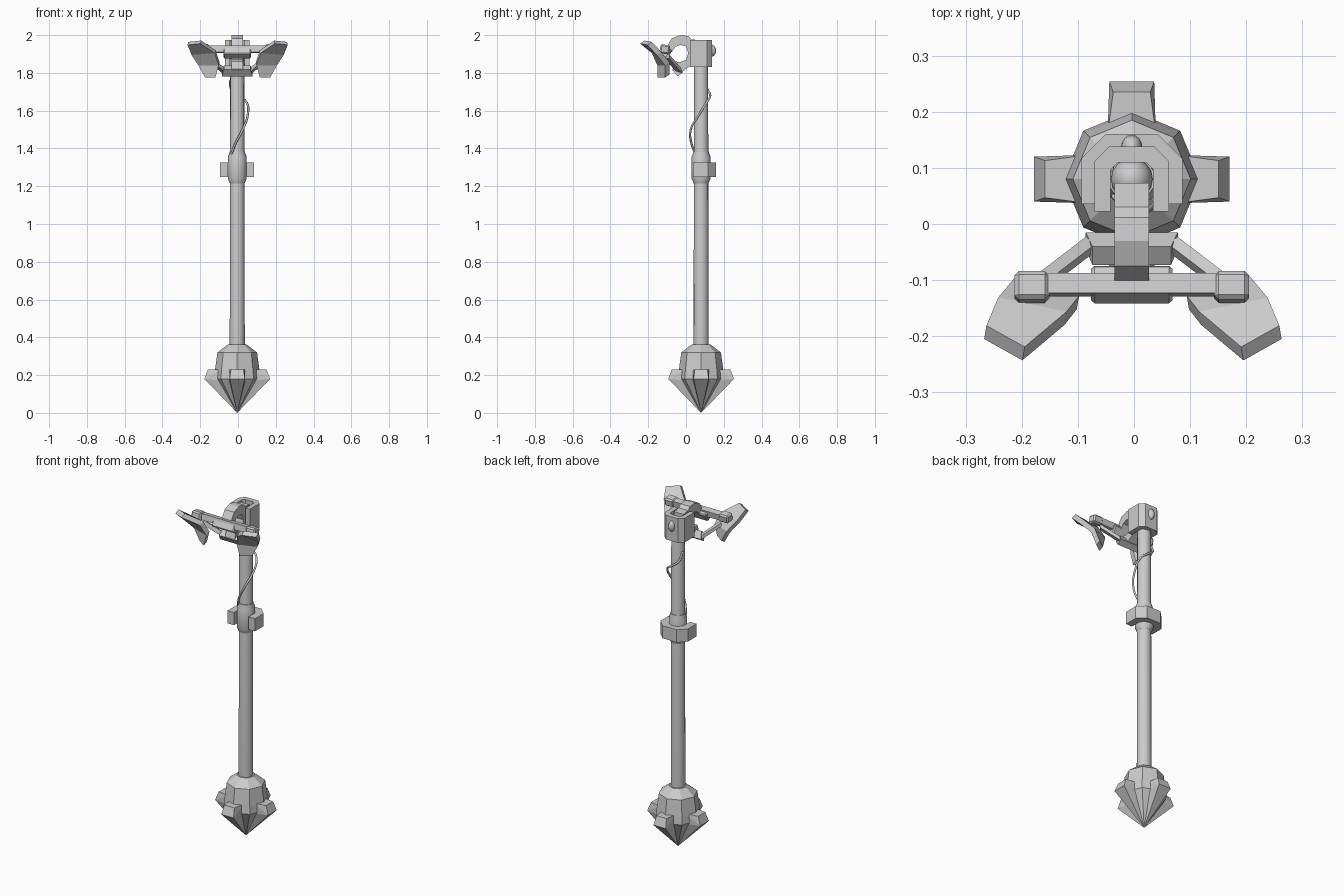
import bpy, bmesh, math
from mathutils import Vector, Matrix

if "Cube" in bpy.data.objects:
    bpy.data.objects.remove(bpy.data.objects["Cube"])

CX, CY = -0.004, 0.08   # shaft axis


def make(name, bm):
    bmesh.ops.recalc_face_normals(bm, faces=bm.faces)
    me = bpy.data.meshes.new(name)
    bm.to_mesh(me)
    bm.free()
    ob = bpy.data.objects.new(name, me)
    bpy.context.collection.objects.link(ob)
    return ob


def smooth(ob, deg=40):
    bpy.ops.object.select_all(action='DESELECT')
    ob.select_set(True)
    bpy.context.view_layer.objects.active = ob
    bpy.ops.object.shade_smooth_by_angle(angle=math.radians(deg))


def lathe(name, profile, n, cap=True):
    """Revolve (radius, z) pairs round the shaft axis."""
    bm = bmesh.new()
    rings = []
    for r, z in profile:
        if r == 0:
            rings.append([bm.verts.new((CX, CY, z))] * n)
        else:
            rings.append([bm.verts.new((CX + r * math.cos(2 * math.pi * i / n),
                                        CY + r * math.sin(2 * math.pi * i / n), z)) for i in range(n)])
    for a, b in zip(rings, rings[1:]):
        for i in range(n):
            j = (i + 1) % n
            bm.faces.new(list(dict.fromkeys([a[i], a[j], b[j], b[i]])))
    for ring, (r, z) in ((rings[0], profile[0]), (rings[-1], profile[-1])):
        if r > 0 and cap:
            bm.faces.new(ring)
    return make(name, bm)


def hull(name, pts):
    bm = bmesh.new()
    for p in pts:
        bm.verts.new(p)
    bmesh.ops.convex_hull(bm, input=bm.verts)
    bmesh.ops.dissolve_limit(bm, angle_limit=0.01, verts=bm.verts, edges=bm.edges)
    return make(name, bm)


def prism(name, pts, lift):
    """Extrude a closed outline of 3D points along a vector."""
    bm = bmesh.new()
    f = bm.faces.new([bm.verts.new(p) for p in pts])
    r = bmesh.ops.extrude_face_region(bm, geom=[f])
    bmesh.ops.translate(bm, vec=lift, verts=[v for v in r['geom'] if isinstance(v, bmesh.types.BMVert)])
    return make(name, bm)


def box(name, loc, size, tilt=0, bevel=0):
    bm = bmesh.new()
    bmesh.ops.create_cube(bm, size=1, matrix=Matrix.Translation(loc) @
                          Matrix.Rotation(math.radians(tilt), 4, 'X') @ Matrix.Diagonal((*size, 1)))
    if bevel:
        bmesh.ops.bevel(bm, geom=bm.edges[:], offset=bevel, segments=1, affect='EDGES')
    return make(name, bm)


def bracket(name, hw, y0, y1, ch, t, z0, z1):
    """U-shaped plate, open to the front, with chamfered back corners."""
    outer = [(-hw, y0), (-hw, y1 - ch), (-hw + ch, y1), (hw - ch, y1), (hw, y1 - ch), (hw, y0)]
    c2, w = ch * 0.5, hw - t
    inner = [(w, y0), (w, y1 - t - c2), (w - c2, y1 - t), (-w + c2, y1 - t), (-w, y1 - t - c2), (-w, y0)]
    return prism(name, [(CX + x, y, z0) for x, y in outer + inner], (0, 0, z1 - z0))


# Shaft with domed top
smooth(lathe("shaft", [(0.04, 0.33), (0.037, 1.89), (0.032, 1.915), (0.018, 1.93), (0, 1.935)], 16))

# Pommel: faceted body with pointed base
lathe("pommel_body", [(0, 0.0), (0.122, 0.18), (0.118, 0.225), (0.105, 0.32), (0.05, 0.362)], 8)

# Four lugs tapering to the point
for k in range(4):
    pts = [(0, 0, 0.0)]
    for s in (-1, 1):
        pts += [(0.08, s * 0.043, 0.23), (0.155, s * 0.033, 0.23),
                (0.174, s * 0.04, 0.18), (0.08, s * 0.043, 0.17)]
    m = Matrix.Translation((CX, CY, 0)) @ Matrix.Rotation(k * math.pi / 2, 4, 'Z')
    hull(f"pommel_lug_{k + 1}", [m @ Vector(p) for p in pts])

# Mid collar and clamp
smooth(lathe("collar", [(0.039, 1.215), (0.05, 1.24), (0.05, 1.355), (0.041, 1.38), (0.041, 1.385)], 16), 25)
bracket("collar_clamp", 0.09, 0.036, 0.16, 0.043, 0.042, 1.25, 1.325)

# Head housing, bolt behind it
bracket("head_housing", 0.066, 0.022, 0.138, 0.026, 0.028, 1.83, 1.973)
bm = bmesh.new()
bmesh.ops.create_uvsphere(bm, u_segments=16, v_segments=8, radius=1,
                          matrix=Matrix.Translation((CX, 0.136, 1.918)) @ Matrix.Diagonal((0.019, 0.023, 0.032, 1)))
smooth(make("housing_bolt", bm))

# C-shaped arm
arm = [(.073, 1.972), (.03, 1.978), (.012, 1.995), (-.03, 2.0), (-.075, 1.983), (-.105, 1.935), (-.075, 1.91),
       (-.058, 1.937), (-.03, 1.948), (0, 1.94), (.012, 1.905), (0, 1.87), (-.03, 1.857), (-.058, 1.86),
       (-.072, 1.815), (-.045, 1.788), (.02, 1.835), (.073, 1.86)]
prism("hooked_arm", [(CX - 0.031, y, z) for y, z in arm], (0.062, 0, 0))

# Cross blocks and cross bar
box("upper_block", (CX, -0.108, 1.91), (0.145, 0.052, 0.055), -30, 0.006)
hull("lower_block", [(CX + s * w, y, z) for s in (-1, 1) for w, y, z in
                     ((.082, -.045, 1.782), (.082, -.015, 1.803), (.07, -.04, 1.84), (.07, -.073, 1.818))])
box("cross_bar", (CX, -0.108, 1.925), (0.40, 0.036, 0.036), -10)

# Paired parts: bar ends, struts, curved pads
rows = [((.197, -.243, 1.955), (.265, -.205, 1.948)),
        ((.122, -.180, 1.905), (.244, -.155, 1.895)),
        ((.100, -.152, 1.84), (.208, -.112, 1.84)),
        ((.118, -.150, 1.775), (.172, -.112, 1.775))]
BACK = Vector((-0.004, 0.024, 0.016))
for s, side in ((-1, "left"), (1, "right")):
    box(f"bar_end_{side}", (CX + s * 0.178, -0.112, 1.925), (0.062, 0.052, 0.048), -10, 0.008)
    a, b = Vector((0.07, -0.035, 1.81)), Vector((0.155, -0.1, 1.885))
    offs = [(0.012, 0.012, 0.0), (-0.008, -0.012, 0.0), (-0.006, 0, 0.022), (0.012, 0.012, 0.022)]
    hull(f"strut_{side}", [Vector((CX + s * (p.x + o[0]), p.y + o[1], p.z + o[2] - 0.01))
                           for p in (a, b) for o in offs])
    bm = bmesh.new()
    grid = []
    for p, q in rows:
        p, q = Vector(p), Vector(q)
        line = []
        for c in (p, q, q + BACK, p + BACK):
            line.append(bm.verts.new((CX + 0.002 + s * c.x, c.y, c.z)))
        grid.append(line)
    for u, v in zip(grid, grid[1:]):
        for i in range(4):
            bm.faces.new([u[i], u[(i + 1) % 4], v[(i + 1) % 4], v[i]])
    bm.faces.new(grid[0])
    bm.faces.new(grid[-1])
    make(f"pad_{side}", bm)

# Cable winding round the upper shaft
path = [(-.042, .09, 1.76), (-.035, .115, 1.71), (0, .128, 1.68), (.045, .11, 1.645), (.052, .07, 1.58),
        (.025, .025, 1.50), (-.012, .028, 1.43), (-.035, .05, 1.37)]
cu = bpy.data.curves.new("cable", 'CURVE')
cu.dimensions = '3D'
cu.bevel_depth = 0.006
cu.bevel_resolution = 1
cu.resolution_u = 4
cu.use_fill_caps = True
sp = cu.splines.new('BEZIER')
sp.bezier_points.add(len(path) - 1)
for bp, p in zip(sp.bezier_points, path):
    bp.co = p
    bp.handle_left_type = bp.handle_right_type = 'AUTO'
bpy.context.collection.objects.link(bpy.data.objects.new("cable", cu))
